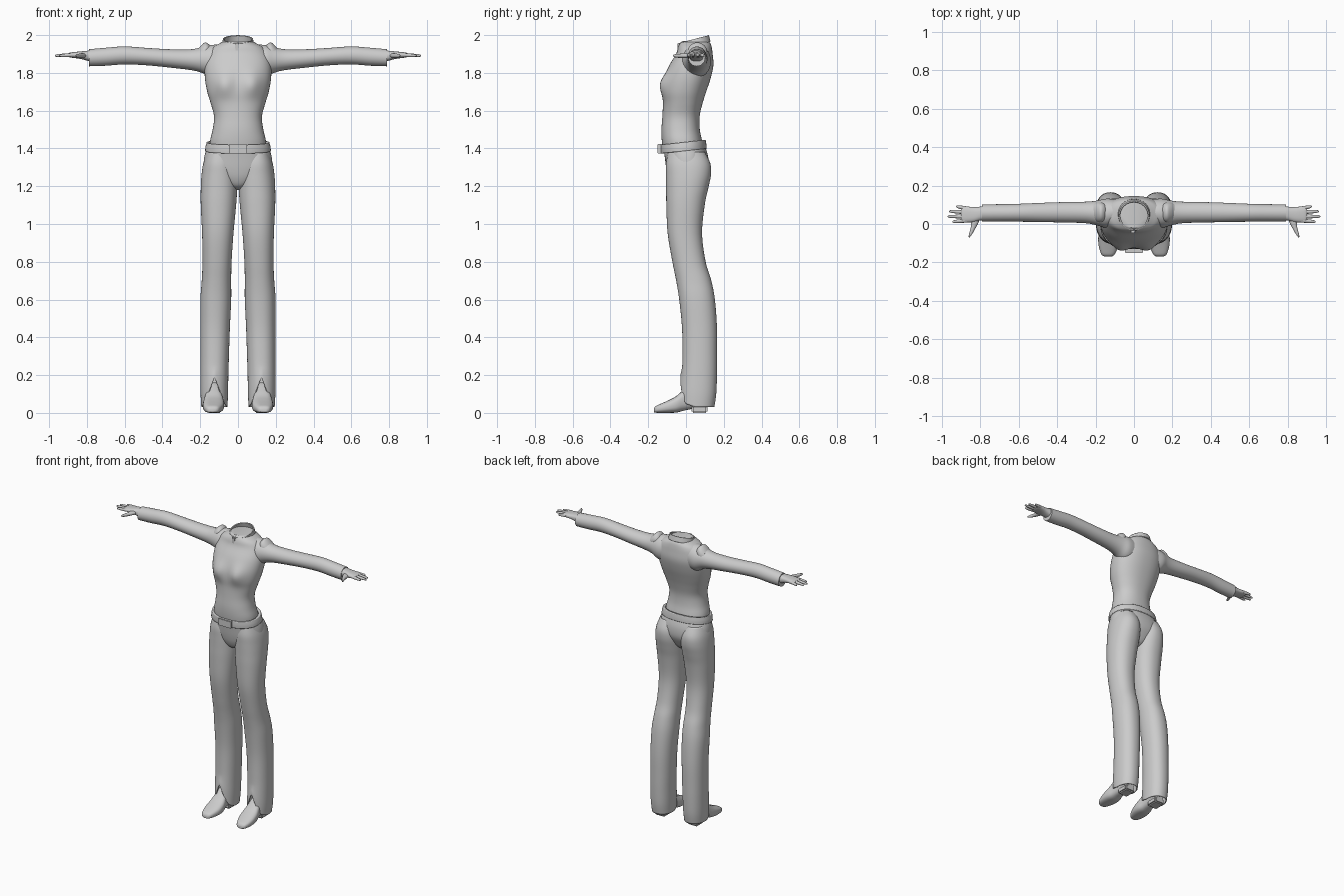
import bpy, bmesh, math
from mathutils import Vector

grey = bpy.data.materials.new("plain grey")
grey.diffuse_color = (0.6, 0.6, 0.6, 1)


def finish(name, bm, mirror=False, thick=0):
    bmesh.ops.recalc_face_normals(bm, faces=bm.faces)
    me = bpy.data.meshes.new(name)
    bm.to_mesh(me)
    bm.free()
    me.materials.append(grey)
    ob = bpy.data.objects.new(name, me)
    bpy.context.collection.objects.link(ob)
    if thick:
        m = ob.modifiers.new("thickness", 'SOLIDIFY')
        m.thickness = thick
        m.offset = -1
    if mirror:
        m = ob.modifiers.new("mirror", 'MIRROR')
        m.use_mirror_merge = False
    return ob


def spline(rows, n):
    """Smoothly interpolated rows (Catmull-Rom)."""
    out = []
    for i in range(len(rows) - 1):
        p = [rows[max(0, min(len(rows) - 1, i + k))] for k in (-1, 0, 1, 2)]
        for s in range(n):
            t = s / n
            out.append([0.5 * (2 * b + (c - a) * t + (2 * a - 5 * b + 4 * c - d) * t * t
                               + (3 * b - a - 3 * c + d) * t ** 3) for a, b, c, d in zip(*p)])
    out.append(list(rows[-1]))
    return out


def loft(name, axis, rows, sides=40, n=4, e=2.0, warp=None, caps=True, mirror=False, thick=0):
    """Rows: position on axis, then min/max on the next two axes (cyclic order)."""
    bm = bmesh.new()
    rings = []
    for p, a0, a1, b0, b1 in spline(rows, n):
        ring = []
        for k in range(sides):
            t = 2 * math.pi * k / sides
            c, s = math.cos(t), math.sin(t)
            v = Vector((0, 0, 0))
            v[axis] = p
            v[(axis + 1) % 3] = (a0 + a1) / 2 + (a1 - a0) / 2 * math.copysign(abs(c) ** (2 / e), c)
            v[(axis + 2) % 3] = (b0 + b1) / 2 + (b1 - b0) / 2 * math.copysign(abs(s) ** (2 / e), s)
            ring.append(bm.verts.new(warp(v) if warp else v))
        rings.append(ring)
    for r, q in zip(rings, rings[1:]):
        for k in range(sides):
            j = (k + 1) % sides
            bm.faces.new((r[k], r[j], q[j], q[k]))
    if caps:
        bm.faces.new(rings[0][::-1])
        bm.faces.new(rings[-1])
    return finish(name, bm, mirror, thick)


def box(name, lo, hi, bevel=0.003, mirror=False):
    bm = bmesh.new()
    bmesh.ops.create_cube(bm, size=1)
    for v in bm.verts:
        v.co = Vector([(l + h) / 2 + c * (h - l) for l, h, c in zip(lo, hi, v.co)])
    bmesh.ops.bevel(bm, geom=bm.edges[:], offset=bevel, segments=2, affect='EDGES')
    return finish(name, bm, mirror)


# Torso with bust
def bust(v):
    if v.y < 0:
        g = math.exp(-((abs(v.x) - 0.075) / 0.05) ** 2 - ((v.z - 1.74) / 0.06) ** 2)
        v.y -= 0.027 * g
    return v


def sym(rows):
    return [(z, -w, w, f, b) for z, w, f, b in rows]


loft("torso", 2, sym([
    (1.38, .150, -.12, .095), (1.44, .148, -.128, .085), (1.50, .134, -.13, .073),
    (1.57, .127, -.125, .072), (1.64, .145, -.122, .088), (1.70, .163, -.123, .107),
    (1.77, .175, -.113, .130), (1.84, .176, -.088, .145), (1.90, .160, -.053, .141),
    (1.935, .135, -.042, .136), (1.955, .100, -.033, .130), (1.968, .075, -.02, .12)]),
    sides=64, e=2.25, warp=bust)


# Collar, tilted towards the front
def collar_tilt(v):
    v.z += 0.26 * (v.y - 0.05)
    return v


loft("collar", 2, sym([(1.945, .088, -.035, .130), (1.965, .083, -.033, .125),
                       (1.981, .080, -.034, .121)]),
     warp=collar_tilt, caps=False, thick=0.008)
box("front_placket", (-.016, -.046, 1.915), (.004, -.03, 1.958))

# Sleeves, shoulder seam rolls
loft("sleeve", 0, [
    (.08, .0, .125, 1.78, 1.95), (.14, -.02, .132, 1.775, 1.948), (.19, -.008, .122, 1.80, 1.936),
    (.25, .004, .116, 1.815, 1.925), (.36, .008, .114, 1.828, 1.925), (.48, .01, .110, 1.84, 1.932),
    (.60, .012, .105, 1.845, 1.94), (.70, .012, .103, 1.838, 1.933), (.79, .012, .102, 1.835, 1.925)],
    mirror=True)
loft("shoulder_roll", 0, [
    (.142, .03, .09, 1.91, 1.935), (.155, .015, .105, 1.88, 1.952), (.172, .008, .112, 1.86, 1.961),
    (.19, .01, .112, 1.86, 1.95), (.21, .02, .105, 1.87, 1.93)], mirror=True)

# Hands
loft("palm", 0, [
    (.77, .018, .095, 1.855, 1.92), (.80, .018, .09, 1.865, 1.917), (.83, .01, .088, 1.873, 1.914),
    (.86, .008, .09, 1.878, 1.911), (.89, .01, .09, 1.882, 1.907), (.90, .02, .082, 1.888, 1.902)],
    sides=24, e=2.5, mirror=True)
for i, (y, tip, dy) in enumerate([(.018, .945, -.006), (.039, .97, .0), (.061, .962, .005), (.081, .925, .01)]):
    rows = []
    for t, r in ((0, .0105), (.35, .010), (.7, .0085), (.93, .006), (1, .002)):
        x, c, z = .87 + t * (tip - .87), y + dy * t, 1.895 - .004 * t
        rows.append((x, c - r, c + r, z - r, z + r))
    loft(f"finger_{i + 1}", 0, rows, sides=14, n=3, mirror=True)
loft("thumb", 1, [
    (.04, 1.878, 1.906, .80, .85), (.01, 1.878, 1.904, .807, .848), (-.02, 1.879, 1.902, .823, .85),
    (-.05, 1.881, 1.9, .84, .858), (-.064, 1.885, 1.897, .85, .86), (-.07, 1.889, 1.893, .855, .859)],
    sides=14, n=3, mirror=True)


# Belt and buckle
def belt_tilt(v):
    v.z += 0.11 * v.y
    return v


loft("belt", 2, sym([(1.388, .174, -.136, .110), (1.41, .172, -.137, .108), (1.434, .166, -.136, .104)]),
     sides=56, e=2.2, warp=belt_tilt, caps=False, thick=0.018)
box("buckle", (-.048, -.15, 1.373), (.048, -.128, 1.423))

# Trousers: pelvis and legs
loft("pelvis", 2, sym([
    (1.18, .02, -.03, .04), (1.20, .06, -.07, .07), (1.24, .13, -.092, .095), (1.29, .178, -.104, .117),
    (1.35, .179, -.112, .118), (1.40, .165, -.118, .105), (1.42, .155, -.115, .095)]),
    sides=56, e=2.25)


def hem(v):
    # Slit cut up the front of each leg, hem lower at the heel
    if v.z < 0.25:
        t = (0.25 - v.z) / 0.22
        low = 0.03 + max(0, 0.05 - v.y) * 0.35
        if v.y < 0.05:
            low = max(low, 0.19 - abs(v.x - 0.124) * 2.6)
        v.z = 0.25 - t * (0.25 - low)
    return v


loft("trouser_leg", 2, [
    (1.38, .03, .165, -.095, .100), (1.32, .012, .184, -.106, .129), (1.26, .004, .193, -.106, .132),
    (1.19, .004, .197, -.105, .118), (1.10, .010, .197, -.104, .099), (.95, .024, .190, -.097, .085),
    (.80, .034, .188, -.072, .104), (.70, .036, .192, -.052, .134), (.60, .036, .199, -.036, .153),
    (.45, .043, .199, -.021, .164), (.30, .048, .199, -.019, .165), (.20, .051, .199, -.022, .164),
    (.10, .053, .198, -.028, .160), (.03, .056, .194, -.030, .150)],
    sides=64, n=5, e=2.2, warp=hem, caps=False, mirror=True, thick=0.006)

# Shoes
loft("shoe", 1, [
    (-.17, .004, .022, .118, .152), (-.16, .001, .036, .102, .168), (-.13, .0, .050, .087, .180),
    (-.09, .0, .068, .075, .186), (-.05, .002, .090, .074, .184), (-.01, .012, .125, .082, .175),
    (.04, .022, .16, .086, .168), (.09, .022, .15, .085, .165), (.115, .024, .12, .095, .155)],
    sides=28, e=2.7, mirror=True)
box("shoe_heel", (.088, .03, .0), (.165, .115, .04), 0.008, mirror=True)

# Smooth shading with sharp edges kept
for ob in bpy.context.scene.objects:
    ob.select_set(True)
    bpy.context.view_layer.objects.active = ob
bpy.ops.object.shade_smooth_by_angle(angle=math.radians(40))
